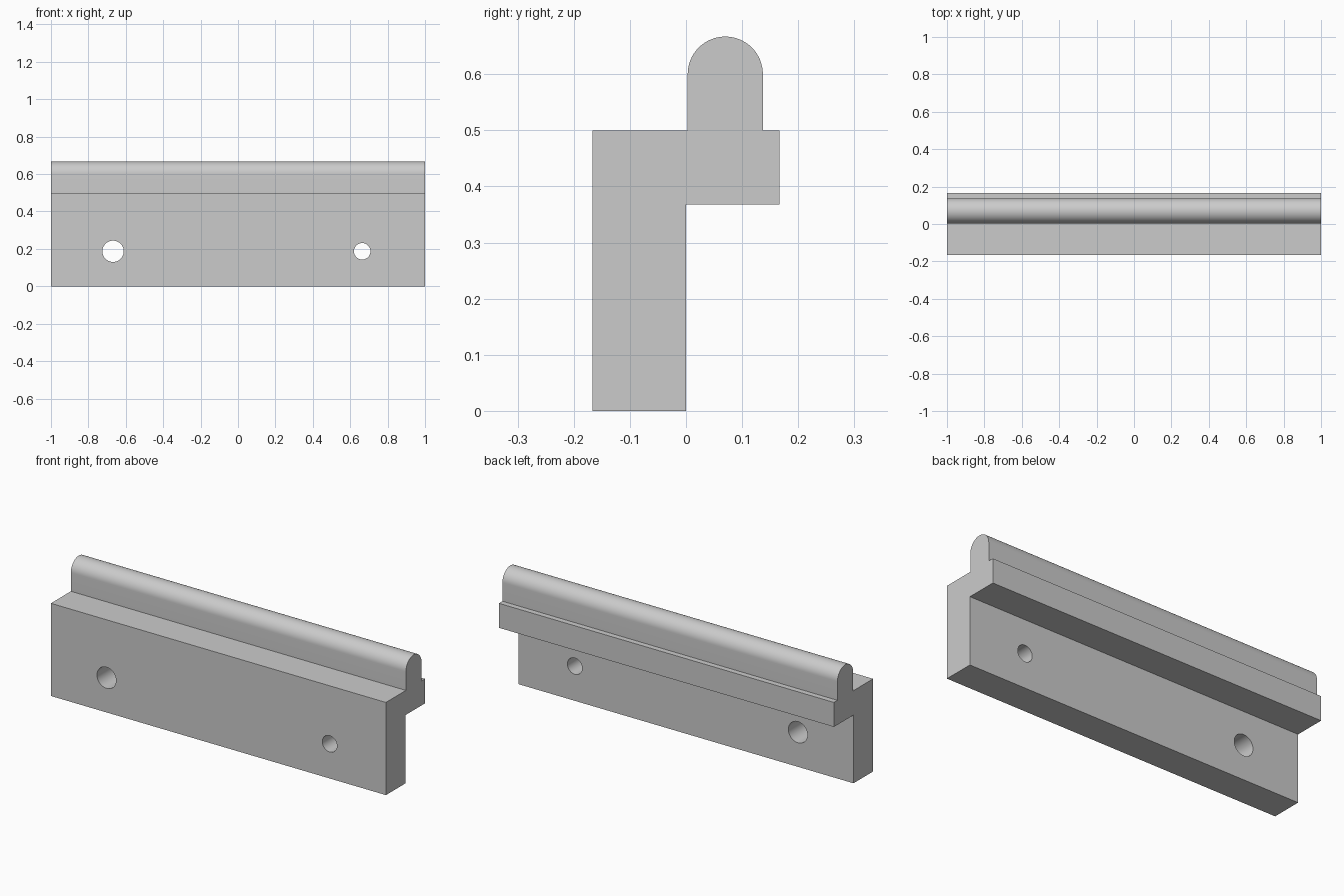
import bpy, bmesh, math

default = bpy.data.objects.get("Cube")
if default:
    bpy.data.objects.remove(default, do_unlink=True)

LENGTH = 2.0

# Plain grey material
grey = bpy.data.materials.new("light_grey")
grey.use_nodes = True
colour = (0.6, 0.6, 0.6, 1)
grey.diffuse_color = colour
grey.node_tree.nodes["Principled BSDF"].inputs["Base Color"].default_value = colour

# Cross-section (y, z): plate, rear ledge, and round-topped bead
bead_y, bead_z, bead_r = 0.07, 0.6, 0.067
arc = [(bead_y + bead_r * math.cos(math.pi * i / 32),
        bead_z + bead_r * math.sin(math.pi * i / 32)) for i in range(33)]
profile = [(-0.167, 0), (0, 0), (0, 0.368), (0.167, 0.368), (0.167, 0.5),
           (bead_y + bead_r, 0.5), *arc, (bead_y - bead_r, 0.5), (-0.167, 0.5)]

# Extrude the section along the length of the rail
bm = bmesh.new()
face = bm.faces.new([bm.verts.new((-LENGTH / 2, y, z)) for y, z in profile])
ext = bmesh.ops.extrude_face_region(bm, geom=[face])
moved = [v for v in ext["geom"] if isinstance(v, bmesh.types.BMVert)]
bmesh.ops.translate(bm, verts=moved, vec=(LENGTH, 0, 0))
bmesh.ops.recalc_face_normals(bm, faces=bm.faces)
mesh = bpy.data.meshes.new("rail")
bm.to_mesh(mesh)
bm.free()
mesh.materials.append(grey)
rail = bpy.data.objects.new("rail", mesh)
bpy.context.collection.objects.link(rail)


def drill(name, x, z, radius):
    """Cut a round hole through the plate from front to back."""
    bpy.ops.mesh.primitive_cylinder_add(
        vertices=48, radius=radius, depth=0.4,
        location=(x, -0.08, z), rotation=(math.pi / 2, 0, 0))
    cutter = bpy.context.object
    cutter.name = name
    cutter.hide_render = True
    cutter.data.materials.append(grey)
    mod = rail.modifiers.new(name, 'BOOLEAN')
    mod.operation = 'DIFFERENCE'
    mod.solver = 'EXACT'
    mod.object = cutter
    bpy.ops.object.select_all(action='DESELECT')
    rail.select_set(True)
    bpy.context.view_layer.objects.active = rail
    bpy.ops.object.modifier_apply(modifier=name)
    bpy.data.objects.remove(cutter, do_unlink=True)


# Mounting holes
drill("large_hole", -0.668, 0.187, 0.057)
drill("small_hole", 0.664, 0.187, 0.044)

bpy.ops.object.shade_smooth_by_angle(angle=math.radians(30))
